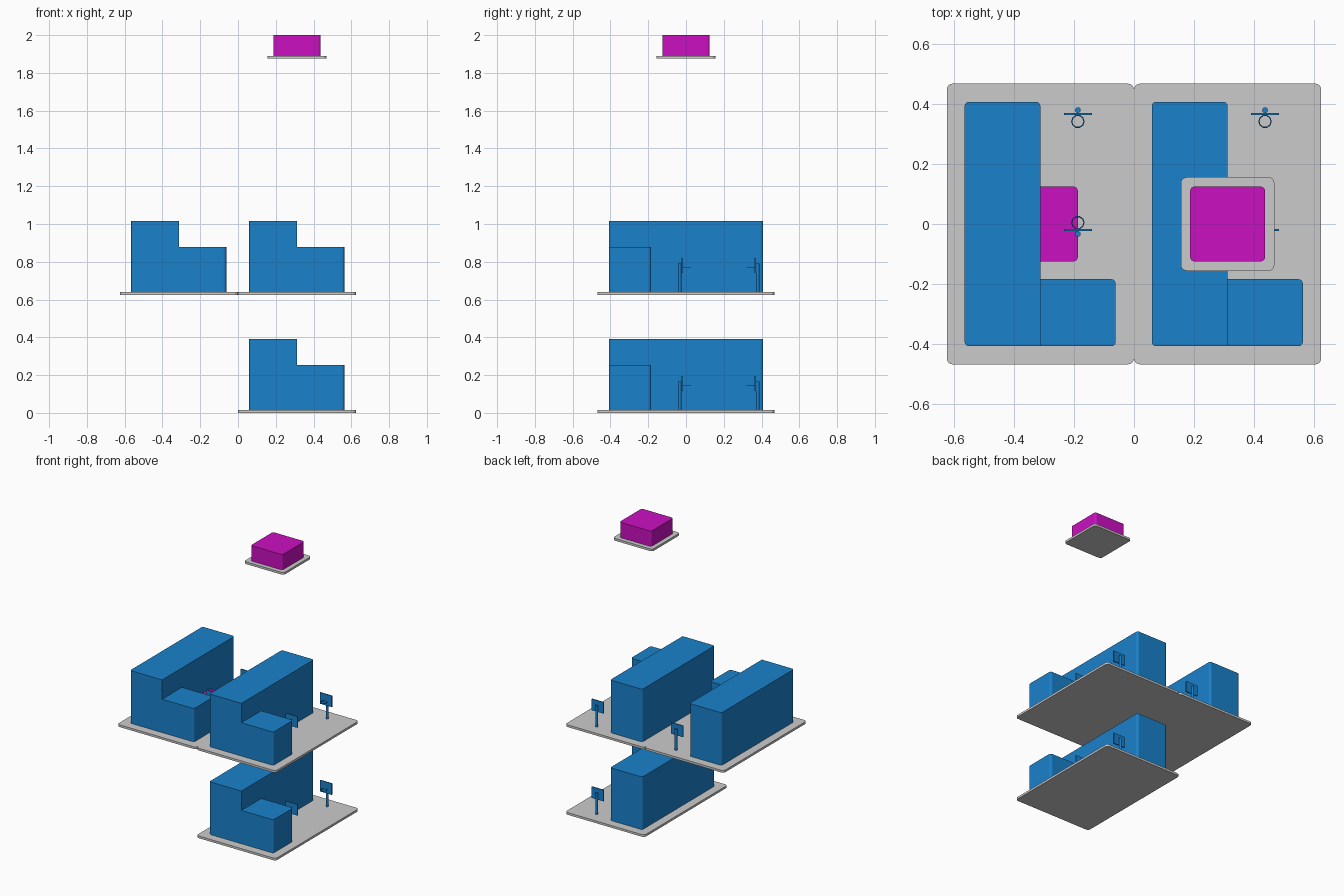
import bpy, math

if "Cube" in bpy.data.objects:
    bpy.data.objects.remove(bpy.data.objects["Cube"])

U = 0.3125  # one tile module
BLUE, PINK = (0.01, 0.22, 0.6, 1), (0.6, 0.005, 0.53, 1)


def material(name, colour):
    m = bpy.data.materials.new(name)
    m.diffuse_color = colour
    m.use_nodes = True
    m.node_tree.nodes["Principled BSDF"].inputs["Base Color"].default_value = m.diffuse_color
    return m


blue = material("blue", BLUE)
pink = material("magenta", PINK)


def finish(ob, mat):
    if mat:
        ob.data.materials.append(mat)
    return ob


def slab(name, x0, x1, y0, y1, z0, z1, mat=None, r=0.015, rounded=(1, 1, 1, 1), seg=4):
    """Upright block; rounded flags run front-left, front-right, back-right, back-left."""
    corners = [(x0, y0, 1, 1), (x1, y0, -1, 1), (x1, y1, -1, -1), (x0, y1, 1, -1)]
    pts = []
    for i, (x, y, sx, sy) in enumerate(corners):
        if not rounded[i]:
            pts.append((x, y))
            continue
        for k in range(seg + 1):
            a = math.pi + (i + k / seg) * math.pi / 2
            pts.append((x + sx * r + r * math.cos(a), y + sy * r + r * math.sin(a)))
    n = len(pts)
    verts = [(x, y, z) for z in (z0, z1) for x, y in pts]
    faces = [list(range(n))[::-1], list(range(n, 2 * n))]
    faces += [(i, (i + 1) % n, n + (i + 1) % n, n + i) for i in range(n)]
    me = bpy.data.meshes.new(name)
    me.from_pydata(verts, [], faces)
    ob = bpy.data.objects.new(name, me)
    bpy.context.collection.objects.link(ob)
    return finish(ob, mat)


def hoop(name, x, y, z, d):
    """Post, backboard and ring; d is the direction from the board to the post."""
    # post
    bpy.ops.mesh.primitive_cylinder_add(vertices=12, radius=0.0095, depth=0.15,
                                        location=(x, y + d * 0.013, z + 0.09))
    post = finish(bpy.context.object, blue)
    post.name = name + "_post"
    # backboard
    slab(name + "_backboard", x - 0.047, x + 0.047, y - 0.0035, y + 0.0035,
         z + 0.115, z + 0.195, blue, rounded=(0, 0, 0, 0))
    # ring
    bpy.ops.mesh.primitive_torus_add(major_segments=10, minor_segments=6, major_radius=0.0205,
                                     minor_radius=0.002, location=(x, y - d * 0.0245, z + 0.146))
    ring = finish(bpy.context.object, blue)
    ring.name = name + "_ring"


def cube_block(name, x, z):
    slab(name, x - 0.4 * U, x + 0.4 * U, -0.4 * U, 0.4 * U, z + 0.05 * U, z + 0.4 * U, pink)


def court_tile(name, cx, z):
    top = z + 0.05 * U
    # ground plate
    slab(name + "_plate", cx - U, cx + U, -1.5 * U, 1.5 * U, z, top, r=0.02)
    # tall long hall and low front wing, together an L
    slab(name + "_hall", cx - 0.81 * U, cx, -1.306 * U, 1.306 * U, top, z + 0.391, blue,
         rounded=(1, 0, 1, 1))
    slab(name + "_wing", cx, cx + 0.805 * U, -1.306 * U, -0.59 * U, top, z + 0.253, blue,
         rounded=(0, 1, 1, 0))
    # facing hoops
    hoop(name + "_back_hoop", cx + 0.4 * U, 0.367, z, 1)
    hoop(name + "_front_hoop", cx + 0.4 * U, -0.02, z, -1)


court_tile("lower_tile", U, 0)
court_tile("upper_right_tile", U, 2 * U)
court_tile("upper_left_tile", -U, 2 * U)

# magenta block partly inside the upper left hall
cube_block("inner_block", -U, 2 * U)

# small floating tile with its block
slab("small_plate", 0.5 * U, 1.5 * U, -0.5 * U, 0.5 * U, 6 * U, 6.05 * U, r=0.02)
cube_block("top_block", U, 6 * U)
